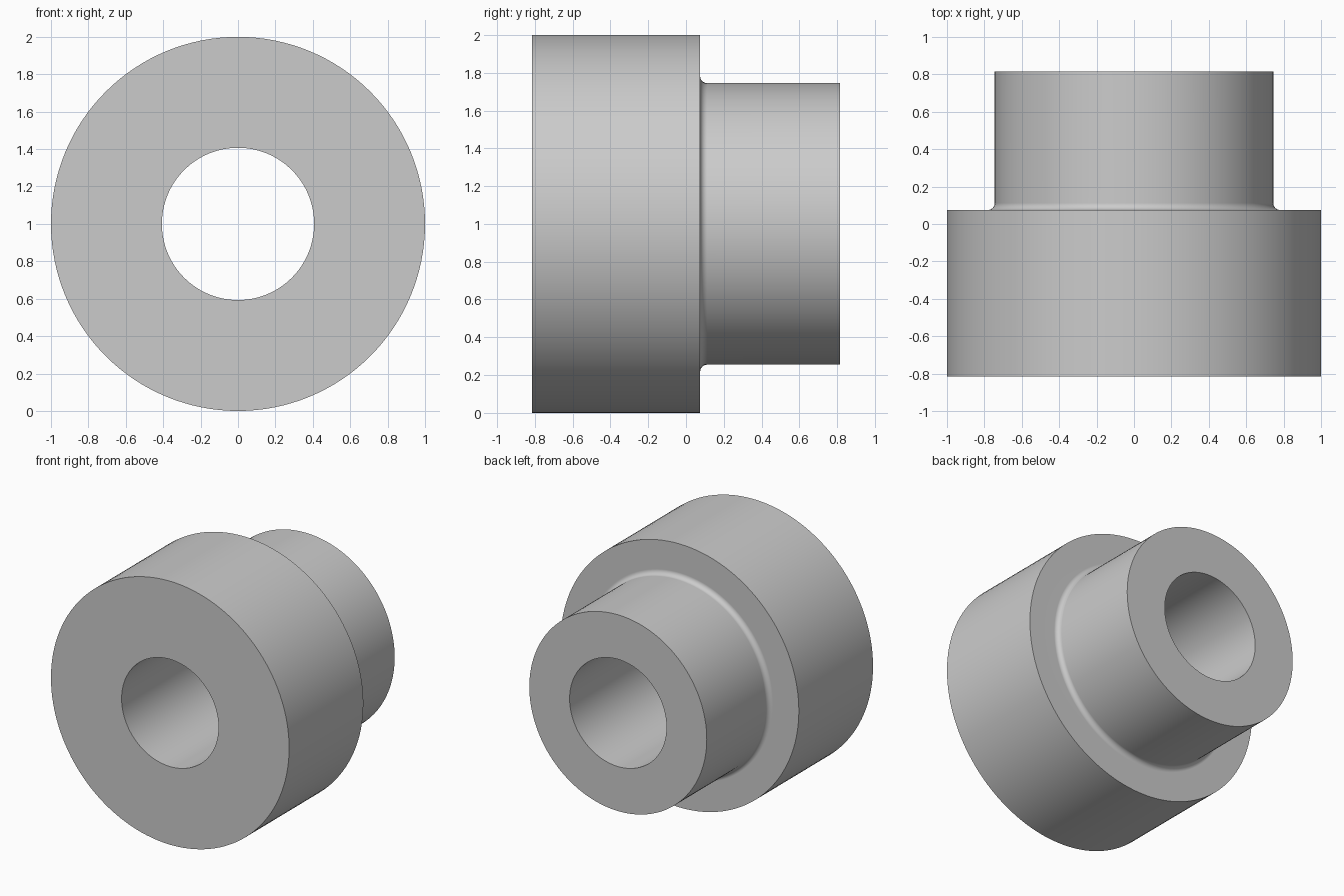
import bpy
import bmesh
from math import cos, sin, pi, radians
from mathutils import Vector

cube = bpy.data.objects.get("Cube")
if cube:
    bpy.data.objects.remove(cube, do_unlink=True)

# Dimensions
SEGMENTS = 128
HALF_LENGTH = 0.815
OUTER_R, HUB_R, BORE_R = 1.0, 0.745, 0.407
STEP_Y = 0.075
FILLET = 0.037
FILLET_STEPS = 8

# Plain grey metal
grey = bpy.data.materials.new("plain grey")
grey.use_nodes = True
colour = (0.6, 0.6, 0.6, 1.0)
grey.diffuse_color = colour
grey.node_tree.nodes["Principled BSDF"].inputs["Base Color"].default_value = colour

# Closed half section as (radius, y), with a concave fillet at the step
profile = [(BORE_R, -HALF_LENGTH), (OUTER_R, -HALF_LENGTH), (OUTER_R, STEP_Y)]
for i in range(FILLET_STEPS + 1):
    a = pi / 2 * i / FILLET_STEPS
    profile.append((HUB_R + FILLET * (1 - sin(a)), STEP_Y + FILLET * (1 - cos(a))))
profile += [(HUB_R, HALF_LENGTH), (BORE_R, HALF_LENGTH)]

# Revolve the section around the bore axis
bm = bmesh.new()
verts = [bm.verts.new((r, y, 1.0)) for r, y in profile]
edges = [bm.edges.new((v, verts[(i + 1) % len(verts)])) for i, v in enumerate(verts)]
bmesh.ops.spin(bm, geom=verts + edges, cent=Vector((0, 0, 1)), axis=Vector((0, 1, 0)),
               angle=2 * pi, steps=SEGMENTS, use_merge=True)
bmesh.ops.remove_doubles(bm, verts=bm.verts[:], dist=0.0001)
bmesh.ops.recalc_face_normals(bm, faces=bm.faces[:])

mesh = bpy.data.meshes.new("stepped_bushing")
bm.to_mesh(mesh)
bm.free()
mesh.materials.append(grey)
bushing = bpy.data.objects.new("stepped_bushing", mesh)
bpy.context.collection.objects.link(bushing)

# Smooth round walls, crisp rims, flat end faces
bpy.ops.object.select_all(action="DESELECT")
bushing.select_set(True)
bpy.context.view_layer.objects.active = bushing
bpy.ops.object.shade_smooth_by_angle(angle=radians(30))
weighted = bushing.modifiers.new("flat faces", "WEIGHTED_NORMAL")
weighted.keep_sharp = True
